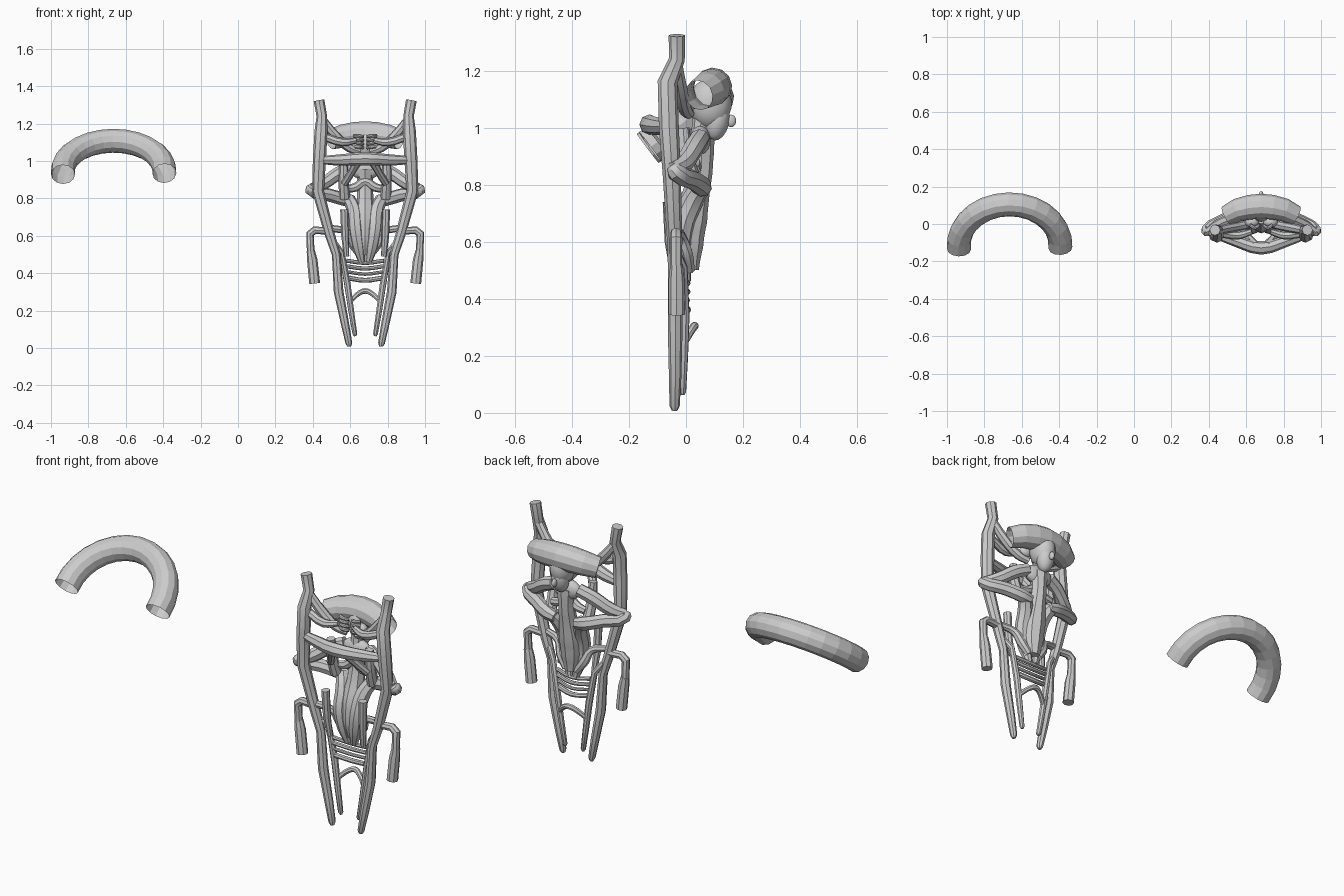
import bpy, math
from mathutils import Vector

CX = 0.68  # centre line of the caged figure


def tube(name, pts, cap=True, res=2, steps=3, smooth=True, bezier=True):
    """Round tube through (x, y, z, radius) points."""
    cu = bpy.data.curves.new(name, 'CURVE')
    cu.dimensions = '3D'
    cu.bevel_depth = 1.0
    cu.bevel_resolution = res
    cu.use_fill_caps = cap
    cu.resolution_u = steps
    sp = cu.splines.new('BEZIER' if bezier else 'POLY')
    store = sp.bezier_points if bezier else sp.points
    store.add(len(pts) - 1)
    for p, (x, y, z, r) in zip(store, pts):
        p.radius = r
        if bezier:
            p.co = (x, y, z)
            p.handle_left_type = p.handle_right_type = 'AUTO'
        else:
            p.co = (x, y, z, 1)
    ob = bpy.data.objects.new(name, cu)
    bpy.context.collection.objects.link(ob)
    bpy.ops.object.select_all(action='DESELECT')
    ob.select_set(True)
    bpy.context.view_layer.objects.active = ob
    bpy.ops.object.convert(target='MESH')
    ob = bpy.context.view_layer.objects.active
    if smooth:
        bpy.ops.object.shade_smooth_by_angle(angle=math.radians(40))
    else:
        bpy.ops.object.shade_flat()
    return ob


def pair(name, pts, **kw):
    """Left and right copies mirrored about the figure's centre line."""
    for side, s in (("right", 1), ("left", -1)):
        tube(f"{name}_{side}", [(CX + s * u, y, z, r) for u, y, z, r in pts], **kw)


def span(name, pts, **kw):
    """Symmetric tube: half the points, mirrored across the centre."""
    full = [(-u, y, z, r) for u, y, z, r in pts] + \
           [p for p in reversed(pts) if p[0] > 0]
    return tube(name, [(CX + u, y, z, r) for u, y, z, r in full], **kw)


def ball(name, u, y, z, sx, sy, sz, tilt=0.0):
    bpy.ops.mesh.primitive_uv_sphere_add(segments=14, ring_count=9, radius=1,
                                         location=(CX + u, y, z), rotation=(tilt, 0, 0))
    ob = bpy.context.object
    ob.name = name
    ob.scale = (sx, sy, sz)
    bpy.ops.object.shade_smooth_by_angle(angle=math.radians(50))


# separate open arch tube
arch = []
for i in range(15):
    t = math.radians(-4 + 190 * i / 14)
    arch.append((-0.665 + 0.272 * math.cos(t), -0.112 + 0.217 * math.sin(t),
                 0.945 + 0.163 * math.sin(t), 0.064))
tube("arch_tube", arch, cap=False, res=4, smooth=False, bezier=False)

# arched headpiece
span("headpiece", [(0.185, 0.045, 1.115, 0.054), (0.125, 0.075, 1.132, 0.062),
                   (0.06, 0.09, 1.142, 0.066), (0, 0.095, 1.145, 0.067)],
     cap=False, res=4, smooth=False, bezier=False)

# main poles, from open top to pointed foot
pair("main_pole", [(0.247, -0.032, 1.325, 0.029), (0.232, -0.032, 1.24, 0.028),
                   (0.236, -0.065, 1.16, 0.035), (0.245, -0.06, 1.0, 0.035),
                   (0.252, -0.05, 0.84, 0.032), (0.19, -0.04, 0.61, 0.027),
                   (0.155, -0.04, 0.50, 0.023), (0.142, -0.038, 0.30, 0.026),
                   (0.108, -0.038, 0.13, 0.022), (0.087, -0.04, 0.025, 0.018),
                   (0.085, -0.04, 0.008, 0.01)], bezier=False)
pair("pole_brace", [(0.235, -0.035, 1.23, 0.022), (0.16, -0.02, 1.135, 0.026),
                    (0.085, -0.005, 1.07, 0.024), (0.03, 0.01, 1.05, 0.02)])
pair("upper_strut", [(0.22, -0.05, 1.13, 0.022), (0.12, -0.06, 1.10, 0.022),
                     (0.05, -0.04, 1.11, 0.016)])

# bowed front crossbar
span("front_crossbar", [(0.235, -0.06, 1.005, 0.022), (0.14, -0.09, 1.005, 0.03),
                        (0, -0.128, 1.012, 0.036)])
pair("rear_strut", [(0.03, -0.12, 1.02, 0.028), (0.07, -0.07, 0.945, 0.02),
                    (0.11, -0.02, 0.88, 0.02)])

# side hooks with open sleeves
pair("side_hook", [(0.19, -0.035, 0.625, 0.02), (0.27, -0.035, 0.63, 0.021),
                   (0.295, -0.035, 0.61, 0.022), (0.29, -0.035, 0.49, 0.021)],
     bezier=False)
pair("hook_sleeve", [(0.291, -0.033, 0.52, 0.022), (0.283, -0.033, 0.47, 0.028),
                     (0.27, -0.033, 0.345, 0.029)], bezier=False)

# inner lower rods
pair("inner_rod", [(0.175, -0.04, 0.58, 0.014), (0.125, -0.01, 0.51, 0.016),
                   (0.095, -0.005, 0.34, 0.018), (0.075, -0.008, 0.20, 0.016),
                   (0.055, -0.012, 0.075, 0.013), (0.054, -0.012, 0.063, 0.007)],
     bezier=False)
pair("upright_peg", [(0.112, -0.06, 0.74, 0.022), (0.108, -0.055, 0.60, 0.02),
                     (0.10, -0.04, 0.49, 0.015)], bezier=False)
for i, (z, w, r) in enumerate([(0.455, 0.10, 0.011), (0.425, 0.10, 0.011),
                               (0.395, 0.095, 0.009), (0.362, 0.09, 0.013)]):
    span(f"rung_{i}", [(w, -0.01, z + 0.012, r), (0, 0.005, z, r)])
span("low_chevron", [(0.08, -0.005, 0.25, 0.013), (0.03, 0.022, 0.295, 0.014),
                     (0, 0.03, 0.305, 0.015)])

# head, facing the back
ball("skull", 0, 0.085, 1.085, 0.062, 0.075, 0.09)
ball("face", 0, 0.108, 1.03, 0.046, 0.045, 0.075, -0.15)
ball("nose", 0, 0.158, 1.025, 0.012, 0.018, 0.022)
tube("neck", [(CX, 0.06, 1.05, 0.034), (CX, 0.05, 1.0, 0.03), (CX, 0.05, 0.95, 0.036)])

# hands behind the head
for side, s in (("right", 1), ("left", -1)):
    ball(f"palm_{side}", s * 0.05, 0.01, 1.09, 0.038, 0.03, 0.03)
    for k in range(4):
        z = 1.135 - 0.02 * k
        tube(f"finger_{side}_{k}", [(CX + s * 0.06, -0.005, z, 0.01),
                                    (CX + s * 0.035, -0.02, z, 0.01),
                                    (CX + s * 0.01, -0.005, z - 0.005, 0.008)])

# torso
ball("chest", 0, 0.05, 0.955, 0.085, 0.038, 0.055)
tube("waist", [(CX, 0.05, 0.96, 0.05), (CX, 0.055, 0.88, 0.04), (CX, 0.04, 0.79, 0.045),
               (CX, 0.015, 0.68, 0.06), (CX, 0.005, 0.58, 0.055), (CX, 0.01, 0.5, 0.035)])

# arms folded around the body
pair("upper_arm", [(0.07, 0.05, 0.965, 0.034), (0.14, 0.03, 0.935, 0.036),
                   (0.23, -0.01, 0.875, 0.034), (0.285, -0.045, 0.855, 0.026)])
pair("forearm", [(0.285, -0.05, 0.865, 0.02), (0.29, -0.035, 0.845, 0.033),
                 (0.2, 0.02, 0.82, 0.035), (0.11, 0.055, 0.795, 0.036),
                 (0.06, 0.06, 0.785, 0.028)])
pair("side_band", [(0.115, -0.01, 1.0, 0.022), (0.115, 0.0, 0.9, 0.027),
                   (0.11, 0.03, 0.80, 0.03)])

# thighs converging to the seat
pair("thigh", [(0.09, 0.055, 0.80, 0.034), (0.06, 0.02, 0.74, 0.04),
               (0.05, -0.015, 0.64, 0.04), (0.035, -0.012, 0.54, 0.034),
               (0.018, 0.0, 0.46, 0.018)])
pair("outer_thigh", [(0.03, 0.012, 0.5, 0.02), (0.07, 0.0, 0.56, 0.025),
                     (0.1, -0.02, 0.62, 0.02), (0.18, -0.04, 0.64, 0.018)])
span("hip_chevron", [(0.1, 0.03, 0.85, 0.02), (0.05, 0.03, 0.86, 0.024),
                     (0, 0.03, 0.89, 0.024)])
